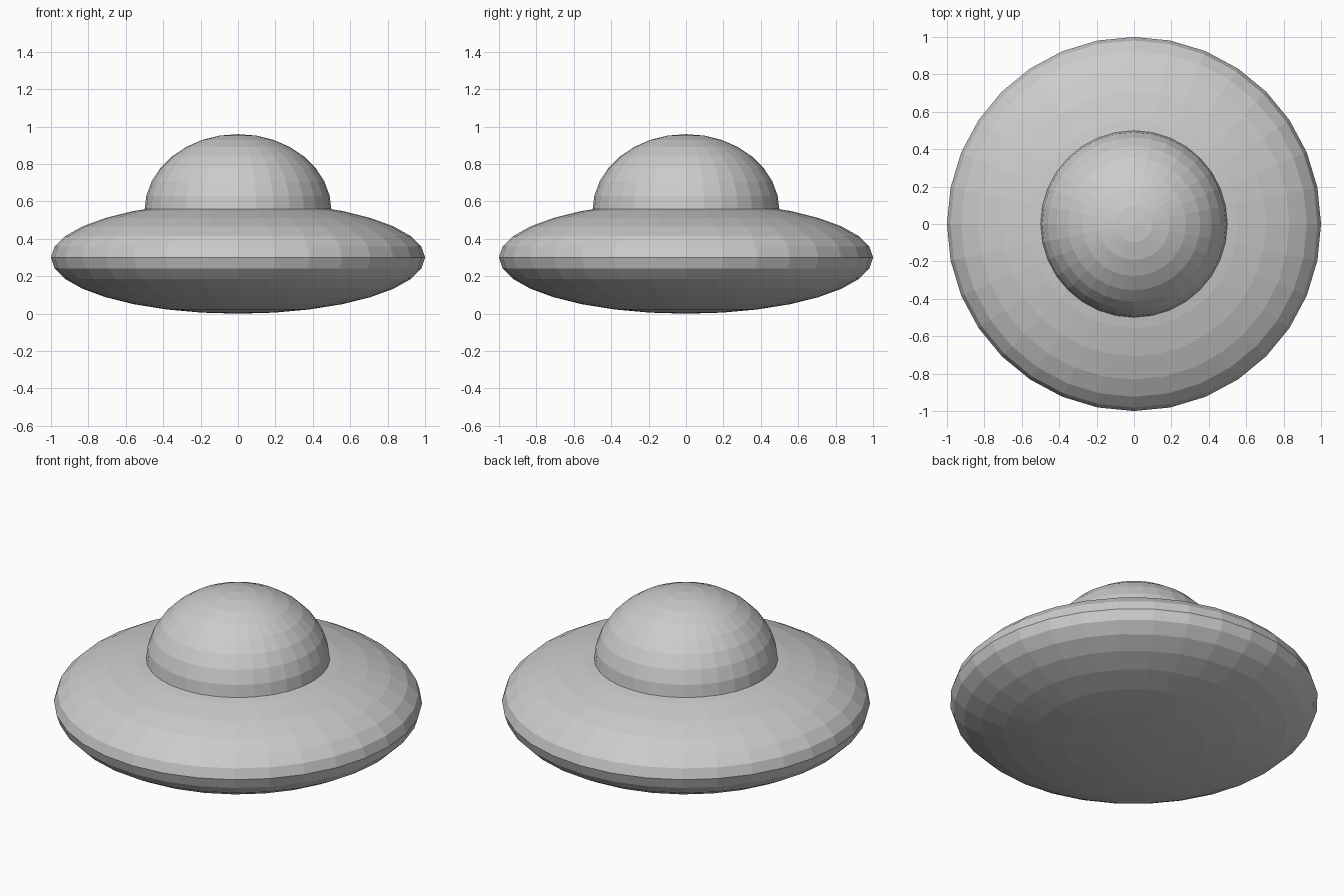
import bpy

if "Cube" in bpy.data.objects:
    bpy.data.objects.remove(bpy.data.objects["Cube"])


def squashed_sphere(name, radius, height, z):
    bpy.ops.mesh.primitive_uv_sphere_add(segments=32, ring_count=16, radius=1, location=(0, 0, z))
    obj = bpy.context.object
    obj.name = name
    obj.scale = (radius, radius, height)
    bpy.ops.object.transform_apply(location=False, rotation=False, scale=True)
    return obj


# Saucer hull: flattened sphere resting on the ground
squashed_sphere("saucer_hull", 1.0, 0.3, 0.3)

# Cockpit dome: smaller sphere half sunk into the hull
squashed_sphere("cockpit_dome", 0.5, 0.41, 0.55)
